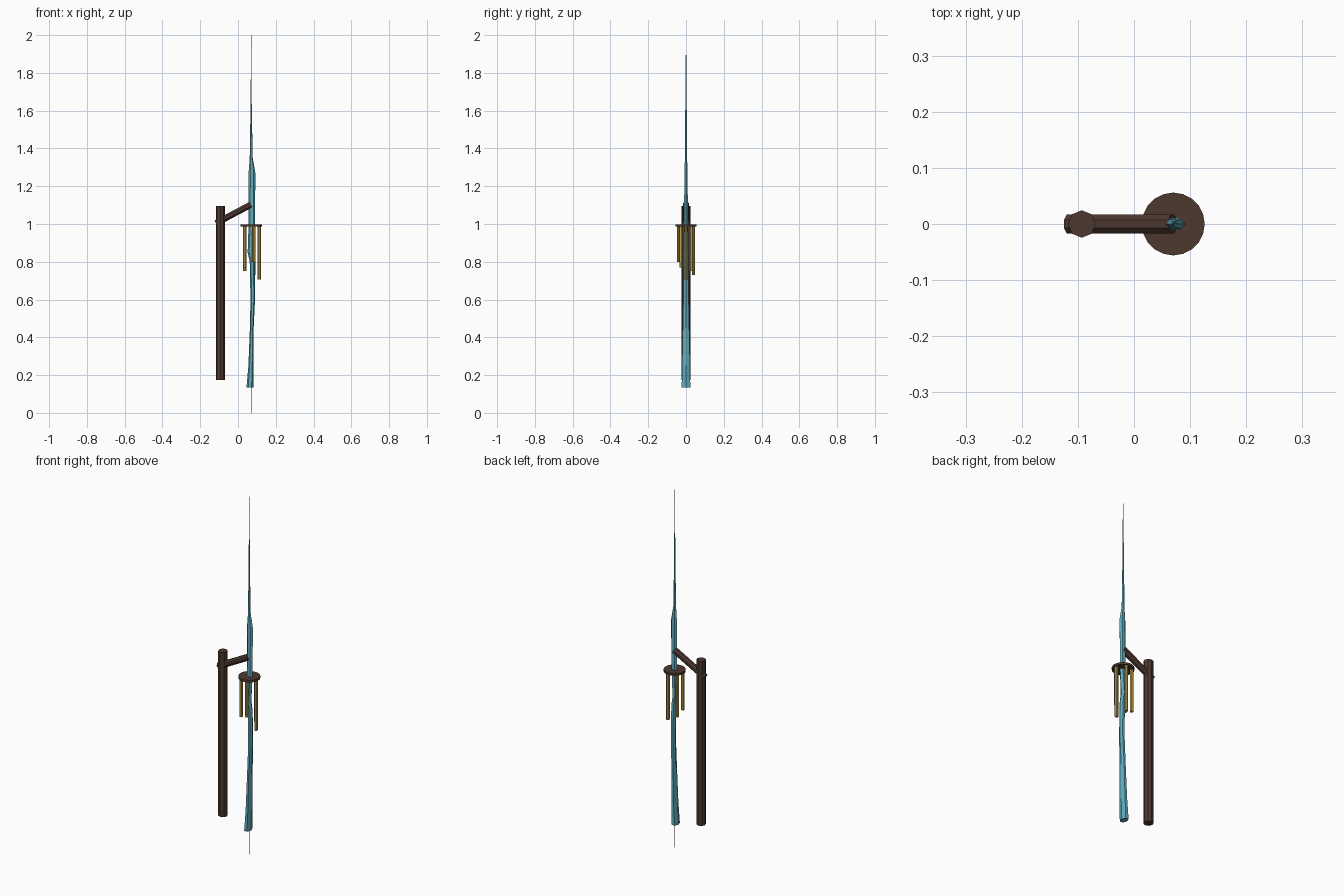
import bpy, bmesh, math
from mathutils import Vector

if "Cube" in bpy.data.objects:
    bpy.data.objects.remove(bpy.data.objects["Cube"])


def material(name, rgb):
    m = bpy.data.materials.new(name)
    m.diffuse_color = (*rgb, 1)
    m.use_nodes = True
    m.node_tree.nodes["Principled BSDF"].inputs["Base Color"].default_value = m.diffuse_color
    return m


WOOD = material("dark_wood", (0.075, 0.04, 0.028))
GOLD = material("brass", (0.55, 0.38, 0.08))
CYAN = material("teal_cloth", (0.12, 0.42, 0.52))
GREY = material("cord_grey", (0.2, 0.2, 0.2))


def rod(name, a, b, r, sides, mat, spin=0.0):
    """Flat-faced cylinder running from a to b."""
    a, b = Vector(a), Vector(b)
    d = b - a
    q = d.to_track_quat('Z', 'Y')
    bm = bmesh.new()
    bmesh.ops.create_cone(bm, cap_ends=True, segments=sides, radius1=r, radius2=r, depth=d.length)
    me = bpy.data.meshes.new(name)
    bm.to_mesh(me)
    bm.free()
    me.materials.append(mat)
    ob = bpy.data.objects.new(name, me)
    bpy.context.collection.objects.link(ob)
    ob.rotation_euler = q.to_euler()
    if spin:
        ob.rotation_euler.rotate_axis('Z', spin)
    ob.location = (a + b) / 2
    return ob


CX = 0.07

# Post, slanted arm and hanging disc
rod("post", (-0.093, 0, 0.175), (-0.093, 0, 1.095), 0.0245, 8, WOOD)
rod("arm", (-0.117, 0, 1.004), (0.069, 0, 1.103), 0.018, 8, WOOD, math.pi / 8)
rod("chime_disc", (CX, 0, 0.986), (CX, 0, 0.998), 0.056, 20, WOOD)

# Chime tubes in a ring under the disc
for i, bottom in enumerate((0.705, 0.73, 0.75, 0.77, 0.80)):
    a = i * math.tau / 5
    x, y = CX + 0.042 * math.cos(a), 0.042 * math.sin(a)
    rod(f"chime_tube_{i + 1}", (x, y, bottom), (x, y, 0.986), 0.009, 8, GOLD)

# Thin central cord
rod("cord", (CX, 0, 0), (CX, 0, 2.0), 0.0008, 4, GREY)

# Tapering streamer: height, left x, right x, half depth
rows = [(0.135, .045, .081, .023), (0.25, .055, .082, .021), (0.45, .063, .083, .017),
        (0.60, .066, .090, .014), (0.80, .062, .089, .012), (0.85, .051, .081, .014),
        (1.00, .056, .090, .011), (1.27, .056, .092, .008), (1.35, .062, .078, .006),
        (1.60, .066, .073, .004), (1.93, .069, .071, .001)]
N = 6
bm = bmesh.new()
rings = []
for z, x0, x1, hy in rows:
    rings.append([bm.verts.new(((x0 + x1) / 2 + (x1 - x0) / 2 * math.cos(k * math.tau / N),
                                hy * math.sin(k * math.tau / N) / math.sin(math.pi / 3), z))
                  for k in range(N)])
for lo, hi in zip(rings, rings[1:]):
    for k in range(N):
        bm.faces.new((lo[k], lo[(k + 1) % N], hi[(k + 1) % N], hi[k]))
bm.faces.new(rings[0][::-1])
bm.faces.new(rings[-1])
me = bpy.data.meshes.new("streamer")
bm.to_mesh(me)
bm.free()
me.materials.append(CYAN)
bpy.context.collection.objects.link(bpy.data.objects.new("streamer", me))
